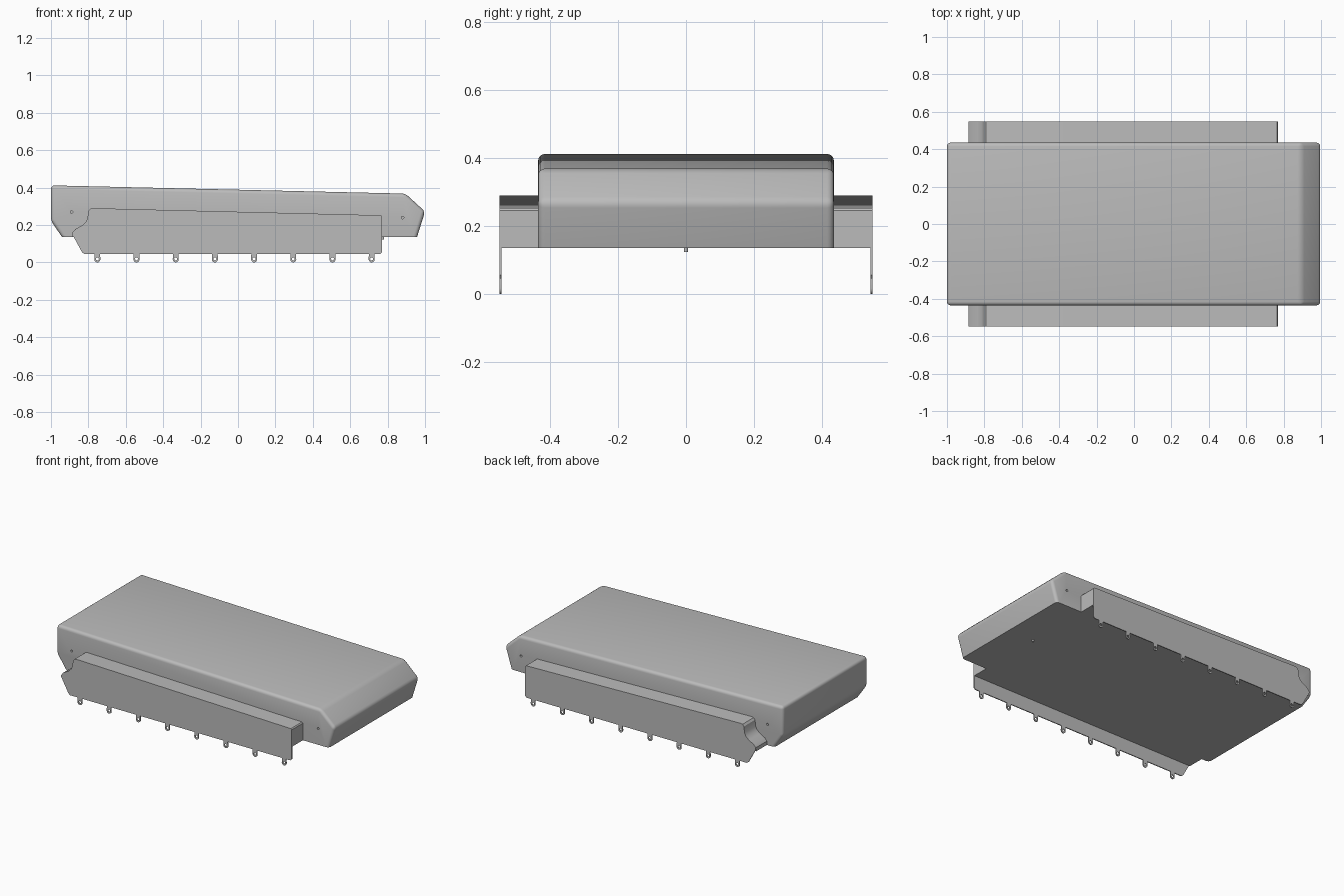
import bpy, bmesh, math
from mathutils import Matrix

cube = bpy.data.objects.get("Cube")
if cube:
    bpy.data.objects.remove(cube, do_unlink=True)

grey = bpy.data.materials.new("plain grey")
grey.use_nodes = True
grey.diffuse_color = (0.5, 0.5, 0.5, 1)
grey.node_tree.nodes["Principled BSDF"].inputs["Base Color"].default_value = (0.5, 0.5, 0.5, 1)

FLOOR = 0.135      # underside of the hull
HULL = 0.435       # hull half width
OUTER = 0.549      # fender half width
PLATE = 0.006      # skirt plate thickness


def finish(name, bm, smooth=True):
    bmesh.ops.recalc_face_normals(bm, faces=bm.faces)
    mesh = bpy.data.meshes.new(name)
    bm.to_mesh(mesh)
    bm.free()
    mesh.materials.append(grey)
    ob = bpy.data.objects.new(name, mesh)
    bpy.context.collection.objects.link(ob)
    if smooth:
        bpy.ops.object.select_all(action="DESELECT")
        ob.select_set(True)
        bpy.context.view_layer.objects.active = ob
        bpy.ops.object.shade_smooth_by_angle(angle=math.radians(30))
    return ob


def extrude_profile(bm, points, y0, y1):
    """Extrude an x-z outline from y0 to y1."""
    face = bm.faces.new([bm.verts.new((x, y0, z)) for x, z in points])
    new = bmesh.ops.extrude_face_region(bm, geom=[face], use_keep_orig=True)["geom"]
    bmesh.ops.translate(bm, vec=(0, y1 - y0, 0),
                        verts=[g for g in new if isinstance(g, bmesh.types.BMVert)])


# Hull with rounded upper edges
bm = bmesh.new()
extrude_profile(bm, [(-0.94, FLOOR), (0.957, FLOOR), (1.0, 0.272), (0.895, 0.368),
                     (-1.0, 0.412), (-1.0, 0.222)], -HULL, HULL)
edges = [e for e in bm.edges if max(v.co.z for v in e.verts) > FLOOR + 0.01]
bmesh.ops.bevel(bm, geom=edges, offset=0.02, segments=4, profile=0.5, affect="EDGES")
hull = finish("hull", bm, smooth=False)

# Small holes through the hull sides
bm = bmesh.new()
for x, z in ((-0.89, 0.27), (0.88, 0.24)):
    for side in (-1, 1):
        place = Matrix.Translation((x, side * HULL, z)) @ Matrix.Rotation(math.pi / 2, 4, "X")
        bmesh.ops.create_cone(bm, cap_ends=True, segments=16, radius1=0.007,
                              radius2=0.007, depth=0.04, matrix=place)
cutter = finish("hole_cutter", bm, smooth=False)
cutter.hide_render = True
cut = hull.modifiers.new("holes", "BOOLEAN")
cut.object = cutter
cut.solver = "EXACT"
bpy.ops.object.select_all(action="DESELECT")
hull.select_set(True)
bpy.context.view_layer.objects.active = hull
bpy.ops.object.modifier_apply(modifier=cut.name)
bpy.data.objects.remove(cutter, do_unlink=True)
bpy.ops.object.shade_smooth_by_angle(angle=math.radians(30))

# Fender outline: sloping top with an S-shaped rear end
top = [(0.77, 0.245), (0.764, 0.252), (-0.775, 0.29), (-0.79, 0.287), (-0.8, 0.275),
       (-0.805, 0.235), (-0.815, 0.215), (-0.835, 0.197), (-0.87, 0.178), (-0.885, 0.16)]
fender = [(0.77, FLOOR)] + top + [(-0.885, FLOOR)]
skirt = [(0.77, 0.055), *top, (-0.885, 0.148), (-0.834, 0.055),
         (-0.822, 0.045), (0.76, 0.045)]


def add_lug(bm, x, y0, y1):
    """Hanging eyelet with a round hole and a square neck."""
    count, cz = 16, 0.016
    loops = []
    for y in (y0, y1):
        outer, inner = [], []
        for i in range(count):
            a = 2 * math.pi * i / count
            c, s = math.cos(a), math.sin(a)
            oz = cz + 0.016 * s if s <= 0.01 else 0.05
            ox = 0.016 * c
            outer.append(bm.verts.new((x + ox, y, oz)))
            inner.append(bm.verts.new((x + 0.008 * c, y, cz + 0.003 + 0.008 * s)))
        loops.append((outer, inner))
    (o0, i0), (o1, i1) = loops
    for i in range(count):
        j = (i + 1) % count
        for a, b in ((o0, i0), (i0, i1), (i1, o1), (o1, o0)):
            bm.faces.new((a[i], a[j], b[j], b[i]))


for label, side in (("right", -1), ("left", 1)):
    bm = bmesh.new()
    extrude_profile(bm, fender, side * (HULL - 0.01), side * (OUTER - PLATE))
    finish(label + "_fender", bm)

    bm = bmesh.new()
    extrude_profile(bm, skirt, side * (OUTER - PLATE), side * OUTER)
    finish(label + "_skirt", bm)

    bm = bmesh.new()
    for i in range(8):
        add_lug(bm, -0.752 + i * 0.2095, side * (OUTER - PLATE), side * OUTER)
    finish(label + "_skirt_lugs", bm)

# Small pin under the hull
bm = bmesh.new()
bmesh.ops.create_cone(bm, cap_ends=True, segments=16, radius1=0.006, radius2=0.006,
                      depth=0.02, matrix=Matrix.Translation((0.775, 0, FLOOR - 0.002)))
finish("drain_pin", bm)
